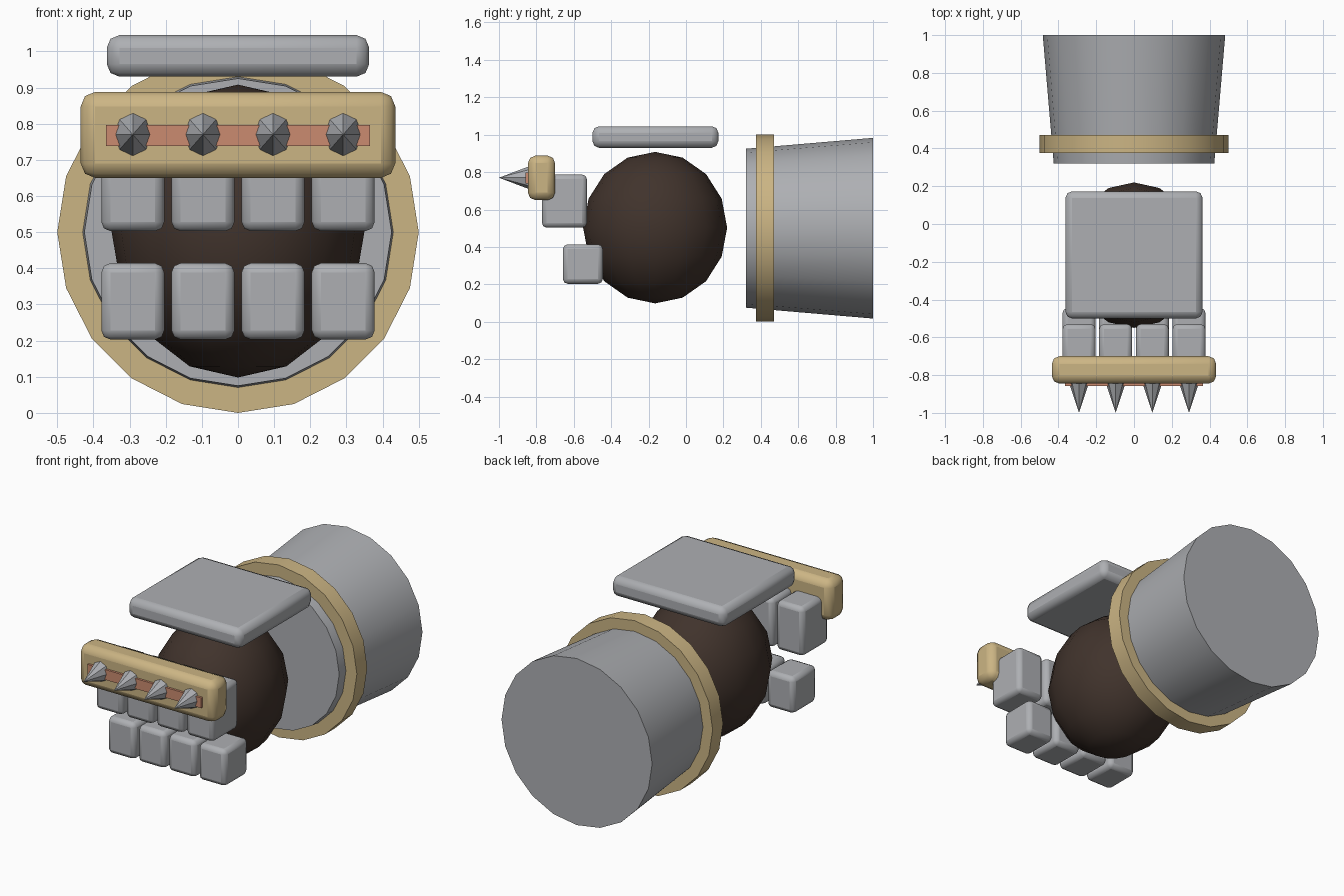
import bpy
from math import radians

cube = bpy.data.objects.get("Cube")
if cube:
    bpy.data.objects.remove(cube, do_unlink=True)


def material(name, rgb):
    mat = bpy.data.materials.new(name)
    mat.use_nodes = True
    mat.diffuse_color = (*rgb, 1)
    mat.node_tree.nodes["Principled BSDF"].inputs["Base Color"].default_value = (*rgb, 1)
    return mat


steel = material("steel grey", (0.42, 0.43, 0.45))
brass = material("pale brass", (0.60, 0.46, 0.23))
copper = material("copper", (0.60, 0.26, 0.16))
leather = material("dark leather", (0.052, 0.033, 0.025))


def finish(name, mat, smooth=True):
    ob = bpy.context.object
    ob.name = ob.data.name = name
    ob.data.materials.append(mat)
    if smooth:
        bpy.ops.object.shade_smooth_by_angle(angle=radians(35))
    return ob


def block(name, mat, low, high, bevel=0.0):
    """Box between two corners, with optional rounded edges."""
    bpy.ops.mesh.primitive_cube_add(size=1, location=[(a + b) / 2 for a, b in zip(low, high)])
    bpy.context.object.scale = [b - a for a, b in zip(low, high)]
    bpy.ops.object.transform_apply(location=False, rotation=False, scale=True)
    ob = finish(name, mat, bevel > 0)
    if bevel:
        mod = ob.modifiers.new("rounded_edges", "BEVEL")
        mod.width = bevel
        mod.segments = 2
    return ob


def cone(name, mat, sides, back_r, front_r, back_y, front_y, x=0, z=0.5, smooth=True):
    """Cone or drum lying along y, pointing to the front."""
    bpy.ops.mesh.primitive_cone_add(
        vertices=sides, radius1=back_r, radius2=front_r, depth=back_y - front_y,
        location=(x, (back_y + front_y) / 2, z), rotation=(radians(90), 0, 0))
    return finish(name, mat, smooth)


# Palm
bpy.ops.mesh.primitive_uv_sphere_add(segments=16, ring_count=8, radius=1, location=(0, -0.165, 0.503))
bpy.context.object.scale = (0.35, 0.385, 0.405)
finish("palm", leather)

# Wrist cuff and its band
cone("cuff", steel, 20, 0.483, 0.425, 1.0, 0.32)
cone("cuff_band", brass, 20, 0.5, 0.5, 0.47, 0.375)

# Plate over the back of the hand
block("hand_plate", steel, (-0.363, -0.5, 0.93), (0.363, 0.173, 1.045), 0.035)

# Knuckle bar with its inlaid strip
block("knuckle_bar", brass, (-0.435, -0.845, 0.65), (0.435, -0.70, 0.888), 0.04)
block("knuckle_strip", copper, (-0.365, -0.858, 0.738), (0.365, -0.80, 0.797))

# Four fingers in two segments each, with a spike above
for i in range(4):
    x = (i - 1.5) * 0.194
    block(f"upper_finger_{i + 1}", steel, (x - 0.087, -0.77, 0.503), (x + 0.087, -0.53, 0.787), 0.025)
    block(f"lower_finger_{i + 1}", steel, (x - 0.087, -0.658, 0.203), (x + 0.087, -0.445, 0.414), 0.025)
    spike = cone(f"spike_{i + 1}", steel, 8, 0.0625, 0, -0.835, -1.0, x, 0.77, smooth=False)
    spike.scale.x = 0.88
